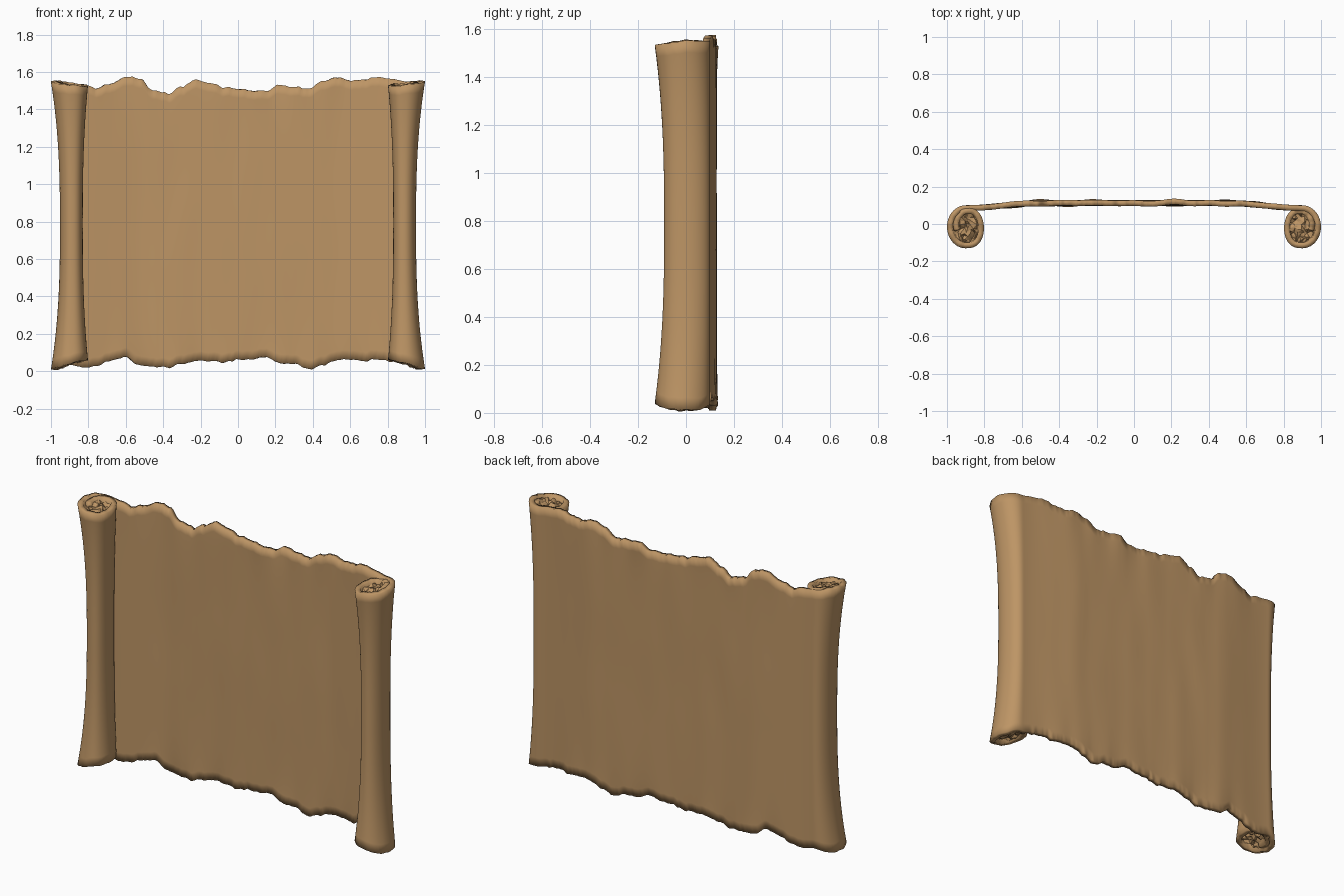
import bpy, bmesh, math, random
from mathutils import Vector, noise

random.seed(4)
cube = bpy.data.objects.get("Cube")
if cube:
    bpy.data.objects.remove(cube)

# One parchment colour
parchment = bpy.data.materials.new("parchment")
parchment.use_nodes = True
tan = (0.51, 0.30, 0.13, 1)
parchment.diffuse_color = tan
bsdf = parchment.node_tree.nodes["Principled BSDF"]
bsdf.inputs["Base Color"].default_value = tan
bsdf.inputs["Roughness"].default_value = 0.9

# Torn edge heights in thousandths, evenly spaced from right roll to left roll
TOP = [1540, 1530, 1515, 1540, 1575, 1565, 1500, 1485, 1520, 1560, 1540, 1520, 1510,
       1500, 1500, 1530, 1520, 1510, 1550, 1572, 1555, 1560, 1572, 1563, 1550]
BOTTOM = [35, 20, 30, 60, 75, 32, 25, 20, 40, 55, 55, 50, 60,
          65, 75, 45, 40, 12, 30, 60, 65, 55, 65, 50, 35]
THICK = 0.03
ROWS, SHEET_COLS, ROLL_COLS = 32, 220, 60
TURNS = 1.3


def torn(heights, f, seed):
    """Smoothly interpolated torn edge with small nicks; f runs 0 to 1."""
    p = f * (len(heights) - 1)
    i = min(int(p), len(heights) - 2)
    u = p - i
    u = u * u * (3 - 2 * u)
    h = (heights[i] * (1 - u) + heights[i + 1] * u) / 1000
    fade = min(1, 12 * f, 12 * (1 - f))
    nick = noise.noise(Vector((f * 45, seed, 0))) + noise.noise(Vector((f * 90, seed, 5))) / 2
    return h + 0.009 * fade * nick


def roll_size(t):
    """Centre and radii of a roll, flaring towards both ends; t runs 0 to 1."""
    flare = abs(2 * t - 1) ** 2.6
    return 0.89 + 0.01 * flare, 0.005 - 0.02 * flare, 0.062 + 0.038 * flare, 0.096 + 0.019 * flare


def rim(k, front, top):
    """Tilted rim of a roll: k is +1 outside, -1 inside."""
    return 1.54 + 0.01 * k - 0.008 * front if top else 0.035 - 0.025 * k + 0.004 * front


def sheet_point(f, t):
    cx, cy, a, b = roll_size(t)
    x = (2 * f - 1) * cx
    z0, z1 = torn(BOTTOM, f, 2), torn(TOP, f, 8)
    bend = max(0, (abs(x) - 0.5) / (cx - 0.5))
    bend = bend * bend * (3 - 2 * bend)
    y = 0.112 * (1 - bend) + (cy + b - THICK / 2) * bend
    edge = abs(2 * t - 1) ** 8
    y += (1 - bend) * (0.003 + 0.009 * edge) * noise.noise(Vector((x * 7, 3, t * 3)))
    return Vector((x, y, z0 + (z1 - z0) * t))


def roll_point(turn, t, side):
    cx, cy, a, b = roll_size(t)
    inset = THICK / 2 + 0.026 * min(max(turn - 0.6, 0) * 2, 1) * max(0, turn - 0.6) / 0.5
    angle = math.pi / 2 - turn * math.tau
    c, s = math.cos(angle), math.sin(angle)
    # The inner side is squarer, running straight back to the sheet
    if c < 0:
        c = -abs(c) ** 0.7
    x = cx + max(a - inset, 0.01) * c
    y = cy + max(b - inset, 0.01) * s
    join = min(1, turn * 8)
    z1 = rim(c, -s, True) * join + torn(TOP, (side + 1) / 2, 8) * (1 - join)
    z0 = rim(c, -s, False) * join + torn(BOTTOM, (side + 1) / 2, 2) * (1 - join)
    sink = 0.02 * max(0, turn - 0.8)
    wave = 0.006 * join * noise.noise(Vector((c * 3, s * 3, side * 4 + turn)))
    z0, z1 = z0 + sink + wave, z1 - sink + wave
    return Vector((side * x, y, z0 + (z1 - z0) * t))


def column(make):
    return [make(j / (ROWS - 1)) for j in range(ROWS)]


def add_object(name, bm):
    mesh = bpy.data.meshes.new(name)
    bm.to_mesh(mesh)
    bm.free()
    obj = bpy.data.objects.new(name, mesh)
    bpy.context.collection.objects.link(obj)
    mesh.materials.append(parchment)
    return obj


# Parchment: right roll, sheet and left roll in one continuous strip
turns = [TURNS * (i + 1) / ROLL_COLS for i in range(ROLL_COLS)]
columns = [column(lambda t: roll_point(turn, t, -1)) for turn in reversed(turns)]
columns += [column(lambda t: sheet_point(i / SHEET_COLS, t)) for i in range(SHEET_COLS + 1)]
columns += [column(lambda t: roll_point(turn, t, 1)) for turn in turns]
bm = bmesh.new()
grid = [[bm.verts.new(p) for p in col] for col in columns]
for left, right in zip(grid, grid[1:]):
    for j in range(ROWS - 1):
        bm.faces.new((left[j], right[j], right[j + 1], left[j + 1]))
scroll = add_object("parchment_scroll", bm)
solid = scroll.modifiers.new("thickness", 'SOLIDIFY')
solid.thickness = THICK
solid.offset = 0
bpy.ops.object.select_all(action='DESELECT')
scroll.select_set(True)
bpy.context.view_layer.objects.active = scroll
bpy.ops.object.shade_smooth_by_angle(angle=math.radians(45))

# Crumpled inner windings closing each end of the rolls
for side, side_name in ((-1, "right"), (1, "left")):
    for top, end_name in ((True, "top"), (False, "bottom")):
        cx, cy, a, b = roll_size(1 if top else 0)
        bm = bmesh.new()
        bmesh.ops.create_grid(bm, x_segments=9, y_segments=9, size=1)
        for v in bm.verts:
            x, y = v.co.x, v.co.y
            k, s = x * math.sqrt(1 - y * y / 2), y * math.sqrt(1 - x * x / 2)
            k += random.uniform(-0.07, 0.07)
            s += random.uniform(-0.07, 0.07)
            depth = 0.022 + random.uniform(-0.014, 0.014)
            z = rim(k * 0.8, -s, top) + (-depth if top else depth)
            v.co = (side * (cx + 0.78 * a * k), cy + 0.8 * b * s, z)
        bmesh.ops.triangulate(bm, faces=bm.faces[:])
        bm.normal_update()
        for f in bm.faces:
            if (f.normal.z > 0) != top:
                f.normal_flip()
        add_object(f"{side_name}_{end_name}_crumpled_core", bm)
